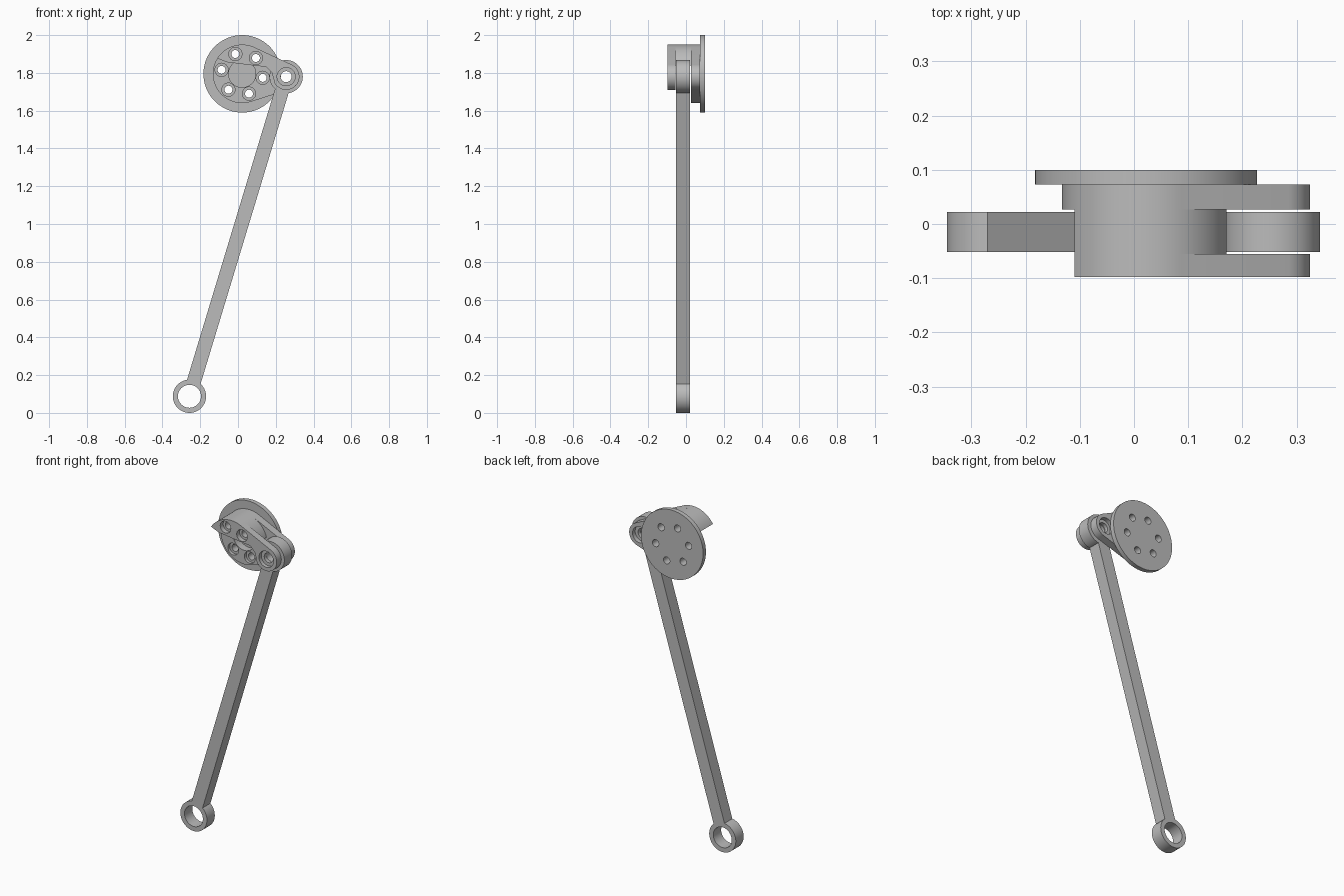
import bpy, bmesh, math
from mathutils import Vector

cube = bpy.data.objects.get("Cube")
if cube:
    bpy.data.objects.remove(cube, do_unlink=True)

grey = bpy.data.materials.new("plain_grey")
grey.use_nodes = True
grey.diffuse_color = (0.5, 0.5, 0.5, 1)
grey.node_tree.nodes["Principled BSDF"].inputs["Base Color"].default_value = (0.5, 0.5, 0.5, 1)

HUB = Vector((0.022, 1.795))
PIVOT = Vector((0.255, 1.78))
FOOT = Vector((-0.257, 0.088))
HUB_R, PIVOT_R, EYE_R = 0.155, 0.07, 0.088


def arc(centre, radius, start, end, steps=32):
    """Points of an arc in the x-z plane, angles in degrees."""
    angles = [math.radians(start + (end - start) * i / steps) for i in range(steps + 1)]
    return [centre + radius * Vector((math.cos(a), math.sin(a))) for a in angles]


def circle(centre, radius, steps=64):
    return arc(centre, radius, 0, 360, steps)[:-1]


def prism(name, outline, front, back):
    """Extrude an x-z outline from y = front to y = back."""
    bm = bmesh.new()
    face = bm.faces.new([bm.verts.new((p.x, front, p.y)) for p in outline])
    out = bmesh.ops.extrude_face_region(bm, geom=[face])
    moved = [v for v in out["geom"] if isinstance(v, bmesh.types.BMVert)]
    bmesh.ops.translate(bm, verts=moved, vec=(0, back - front, 0))
    bmesh.ops.recalc_face_normals(bm, faces=bm.faces)
    mesh = bpy.data.meshes.new(name)
    bm.to_mesh(mesh)
    bm.free()
    mesh.materials.append(grey)
    obj = bpy.data.objects.new(name, mesh)
    bpy.context.collection.objects.link(obj)
    return obj


def combine(obj, tool, operation="DIFFERENCE"):
    """Apply a boolean and discard the tool."""
    mod = obj.modifiers.new("cut", "BOOLEAN")
    mod.operation, mod.solver, mod.object = operation, "EXACT", tool
    bpy.context.view_layer.objects.active = obj
    bpy.ops.object.modifier_apply(modifier=mod.name)
    bpy.data.objects.remove(tool, do_unlink=True)


def drill(obj, centre, radius, front=-0.3, back=0.3):
    combine(obj, prism("drill", circle(centre, radius, 32), front, back))


# Bolt circle and the tangent angles of the crank outline
bolts = [HUB + 0.111 * Vector((math.cos(a), math.sin(a)))
         for a in (math.radians(49 + 60 * i) for i in range(6))]
axis = PIVOT - HUB
lean = math.degrees(math.atan2(axis.y, axis.x))
spread = math.degrees(math.acos((HUB_R - PIVOT_R) / axis.length))
upper, lower = lean + spread, lean - spread

# Round mounting disc
disc = prism("mounting_disc", circle(HUB, 0.205, 96), 0.073, 0.10)

# Rear crank plate, a full teardrop
rear = prism("rear_crank_plate",
             arc(HUB, HUB_R, upper, lower + 360, 64) + arc(PIVOT, PIVOT_R, lower, upper),
             0.027, 0.073)
drill(rear, HUB, 0.072)

# Spacer and front strap share the upper part of the hub
tip_angle, right_angle = 148, 17
underside = [Vector(p) for p in ((-0.06, 1.857), (0.09, 1.838))]
spacer = prism("crank_spacer", arc(HUB, HUB_R, right_angle, tip_angle) + underside,
               -0.055, 0.027)
strap = prism("front_crank_strap",
              arc(PIVOT, PIVOT_R, -150, upper) + arc(HUB, HUB_R, upper, tip_angle)
              + underside + [Vector((0.15, 1.832)), Vector((0.18, 1.8))],
              -0.098, -0.055)

# Bolt holes, with counterbores on the front faces
for i, bolt in enumerate(bolts):
    drill(disc, bolt, 0.021)
    drill(rear, bolt, 0.021)
    if i < 2:
        drill(spacer, bolt, 0.021)
        drill(strap, bolt, 0.021)
        drill(strap, bolt, 0.035, -0.2, -0.07)
    else:
        drill(rear, bolt, 0.035, 0, 0.045)

# Pivot holes, counterbored on the outer faces
drill(strap, PIVOT, 0.029)
drill(strap, PIVOT, 0.048, -0.2, -0.075)
drill(rear, PIVOT, 0.029)
drill(rear, PIVOT, 0.048, 0.048, 0.2)

# Connecting rod with an eye at each end
ROD_FRONT, ROD_BACK = -0.052, 0.022
along = (PIVOT - FOOT).normalized()
side = Vector((along.y, -along.x)) * 0.0375
start, end = FOOT + along * 0.04, PIVOT - along * 0.04
rod = prism("connecting_rod", [start - side, start + side, end + side, end - side],
            ROD_FRONT, ROD_BACK)
for centre, hole in ((FOOT, 0.061), (PIVOT, 0.03)):
    combine(rod, prism("eye", circle(centre, EYE_R), ROD_FRONT, ROD_BACK), "UNION")
    drill(rod, centre, hole)

# Smooth the round walls and keep the rims sharp
bpy.ops.object.select_all(action="DESELECT")
for obj in (disc, rear, spacer, strap, rod):
    obj.select_set(True)
bpy.context.view_layer.objects.active = rod
bpy.ops.object.shade_smooth_by_angle(angle=math.radians(30))
